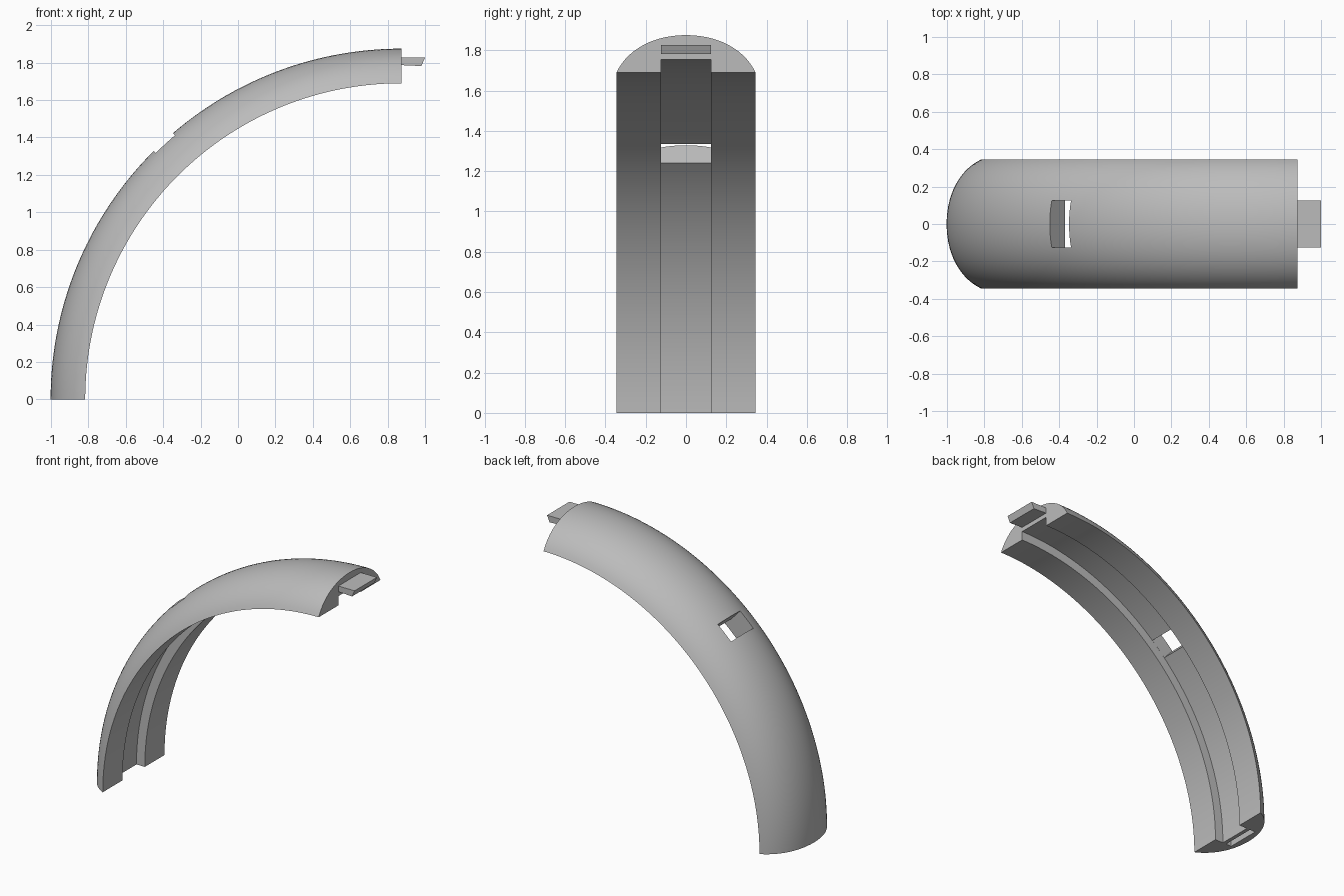
import bpy, bmesh, math
from mathutils import Vector, Matrix

cube = bpy.data.objects.get("Cube")
if cube:
    bpy.data.objects.remove(cube, do_unlink=True)

R_OUT, R_IN, R_CHANNEL = 1.875, 1.69, 1.755
HALF_W, SLOT_W = 0.345, 0.125
CX = 0.873
STEPS = 72

grey = bpy.data.materials.new("light grey")
grey.use_nodes = True
grey.diffuse_color = (0.5, 0.5, 0.5, 1)
grey.node_tree.nodes["Principled BSDF"].inputs["Base Color"].default_value = (0.5, 0.5, 0.5, 1)


def make_object(name, bm):
    bmesh.ops.recalc_face_normals(bm, faces=bm.faces)
    mesh = bpy.data.meshes.new(name)
    bm.to_mesh(mesh)
    bm.free()
    mesh.materials.append(grey)
    obj = bpy.data.objects.new(name, mesh)
    bpy.context.collection.objects.link(obj)
    return obj


def loft(name, rings):
    """Closed solid through a row of matching cross-sections."""
    bm = bmesh.new()
    rows = [[bm.verts.new(p) for p in ring] for ring in rings]
    n = len(rows[0])
    for a, b in zip(rows, rows[1:]):
        for i in range(n):
            j = (i + 1) % n
            bm.faces.new((a[i], a[j], b[j], b[i]))
    bm.faces.new(rows[0])
    bm.faces.new(rows[-1])
    return make_object(name, bm)


def box(name, size, matrix):
    bm = bmesh.new()
    bmesh.ops.create_cube(bm, size=1, matrix=matrix @ Matrix.Diagonal((*size, 1)))
    return make_object(name, bm)


def bezier(p, t):
    s = 1 - t
    return (p[0] * s**3 + p[1] * 3 * s * s * t + p[2] * 3 * s * t * t + p[3] * t**3)


# Domed cross-section (width, radius) with a channel in its flat inner side
ctrl = [Vector(p) for p in ((HALF_W, R_IN), (0.29, 1.805), (0.16, R_OUT), (0, R_OUT))]
half = [bezier(ctrl, i / 14) for i in range(15)]
section = [(p.x, p.y) for p in half] + [(-p.x, p.y) for p in reversed(half[:-1])]
section += [(-SLOT_W, R_IN), (-SLOT_W, R_CHANNEL), (SLOT_W, R_CHANNEL), (SLOT_W, R_IN)]

# Quarter-circle arch body
rings = []
for k in range(STEPS + 1):
    a = math.pi / 2 * k / STEPS
    rings.append([(CX - r * math.cos(a), y, r * math.sin(a)) for y, r in section])
arch = loft("arch_body", rings)

# Cutters: the window through the arch and the socket in its foot
mid = math.radians(47.25)
window_place = (Matrix.Translation((CX - 1.82 * math.cos(mid), 0, 1.82 * math.sin(mid)))
                @ Matrix.Rotation(mid, 4, 'Y'))
window = box("window_cutter", (0.3, 2 * SLOT_W - 0.001, 0.14), window_place)
socket = box("socket_cutter", (0.045, 2 * SLOT_W, 0.26),
             Matrix.Translation((CX - 1.805, 0, 0)))
for cutter in (window, socket):
    cutter.hide_render = True
    mod = arch.modifiers.new(cutter.name, 'BOOLEAN')
    mod.operation = 'DIFFERENCE'
    mod.solver = 'EXACT'
    mod.object = cutter
    bpy.context.view_layer.objects.active = arch
    bpy.ops.object.modifier_apply(modifier=mod.name)
    bpy.data.objects.remove(cutter, do_unlink=True)

# Smooth dome, sharp rims
bpy.ops.object.select_all(action='DESELECT')
arch.select_set(True)
bpy.context.view_layer.objects.active = arch
bpy.ops.object.shade_smooth_by_angle(angle=math.radians(30))

# Connecting tab with a slanted tip
tab_side = [(CX - 0.002, 1.787), (0.98, 1.782), (1.0, 1.827), (CX - 0.002, 1.827)]
loft("connector_tab", [[(x, y, z) for x, z in tab_side] for y in (-SLOT_W, SLOT_W)])
